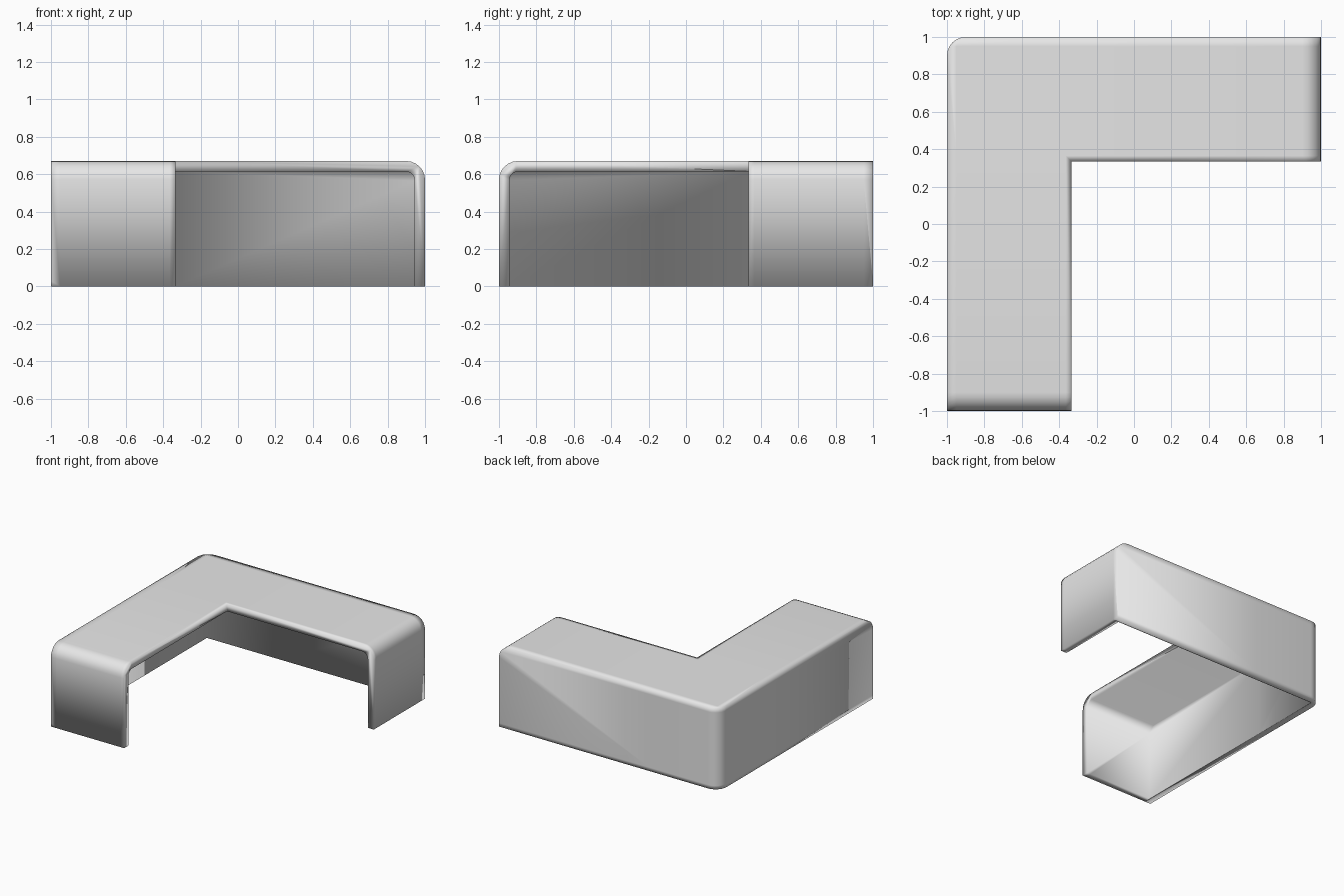
import bpy, bmesh
from mathutils import Vector

cube = bpy.data.objects.get("Cube")
if cube:
    bpy.data.objects.remove(cube, do_unlink=True)

HEIGHT, WALL, ARM = 0.67, 0.055, 0.335
INSIDE, CEILING, BEND = 1.0 - WALL, HEIGHT - WALL, 0.05
X, Y, Z = Vector((1, 0, 0)), Vector((0, 1, 0)), Vector((0, 0, 1))


def add_loop(bm, axis, distance, faces):
    """Cut one edge loop across the given faces."""
    edges = {e for f in faces for e in f.edges}
    verts = {v for f in faces for v in f.verts}
    bmesh.ops.bisect_plane(bm, geom=list(faces) + list(edges) + list(verts),
                           plane_co=axis * distance, plane_no=axis)


def l_block(name, outer, inner, bottom, top, radius, round_heel, loops, wall_loops):
    """L-shaped prism with rounded top edges at both ends, and extra edge loops."""
    plan = [(-outer, -outer), (-inner, -outer), (-inner, inner),
            (outer, inner), (outer, outer), (-outer, outer)]
    bm = bmesh.new()
    base = bm.faces.new([bm.verts.new((x, y, bottom)) for x, y in plan])
    lifted = bmesh.ops.extrude_face_region(bm, geom=[base])["geom"]
    for v in lifted:
        if isinstance(v, bmesh.types.BMVert):
            v.co.z = top
    bmesh.ops.recalc_face_normals(bm, faces=bm.faces[:])

    def rounded(edge):
        a, b = (v.co for v in edge.verts)
        same = lambda i, value: abs(a[i] - value) < 1e-4 and abs(b[i] - value) < 1e-4
        heel = round_heel and same(0, -outer) and same(1, outer)
        return heel or (same(2, top) and (same(0, outer) or same(1, -outer)))

    bmesh.ops.bevel(bm, geom=[e for e in bm.edges if rounded(e)], offset=radius,
                    offset_type='OFFSET', segments=6, profile=0.5, affect='EDGES')
    for distance in loops:
        add_loop(bm, X, -distance, bm.faces[:])
        add_loop(bm, Y, distance, bm.faces[:])
    # Level loops run only round the two long outer walls and the heel
    for height in wall_loops:
        bm.normal_update()
        add_loop(bm, Z, height, [f for f in bm.faces if abs(f.normal.z) < 0.01
                                 and (f.normal.x < -0.01 or f.normal.y > 0.01)])
    mesh = bpy.data.meshes.new(name)
    bm.to_mesh(mesh)
    bm.free()
    obj = bpy.data.objects.new(name, mesh)
    bpy.context.collection.objects.link(obj)
    return obj


# Outer body and the hollow, which is open below and along the inner sides
shell = l_block("corner_shell", 1.0, ARM, 0.0, HEIGHT, 0.1, True,
                [0.95, ARM + 0.03], [0.03, HEIGHT - 0.04])
hollow = l_block("hollow_cutter", INSIDE, 0.2, -0.2, CEILING, BEND, False, [ARM], [])
hollow.hide_render = True

bpy.ops.object.select_all(action='DESELECT')
shell.select_set(True)
bpy.context.view_layer.objects.active = shell

cut = shell.modifiers.new("hollow", 'BOOLEAN')
cut.operation, cut.solver, cut.object = 'DIFFERENCE', 'EXACT', hollow
bpy.ops.object.modifier_apply(modifier=cut.name)
bpy.data.objects.remove(hollow, do_unlink=True)

# Diagonal folds across the two long inner walls
bm = bmesh.new()
bm.from_mesh(shell.data)
for start, end in [((-ARM, INSIDE, 0), (INSIDE, INSIDE, CEILING - BEND)),
                   ((-INSIDE, -INSIDE, 0), (-INSIDE, ARM, CEILING))]:
    pair = [min(bm.verts, key=lambda v: (v.co - Vector(p)).length) for p in (start, end)]
    bmesh.ops.connect_verts(bm, verts=pair)
bm.to_mesh(shell.data)
bm.free()

# Smooth shading over the whole shell
bpy.ops.object.shade_smooth()

# Plain grey material
grey = bpy.data.materials.new("light_grey")
grey.use_nodes = True
colour = (0.8, 0.8, 0.8, 1.0)
grey.diffuse_color = colour
grey.node_tree.nodes["Principled BSDF"].inputs["Base Color"].default_value = colour
shell.data.materials.clear()
shell.data.materials.append(grey)
